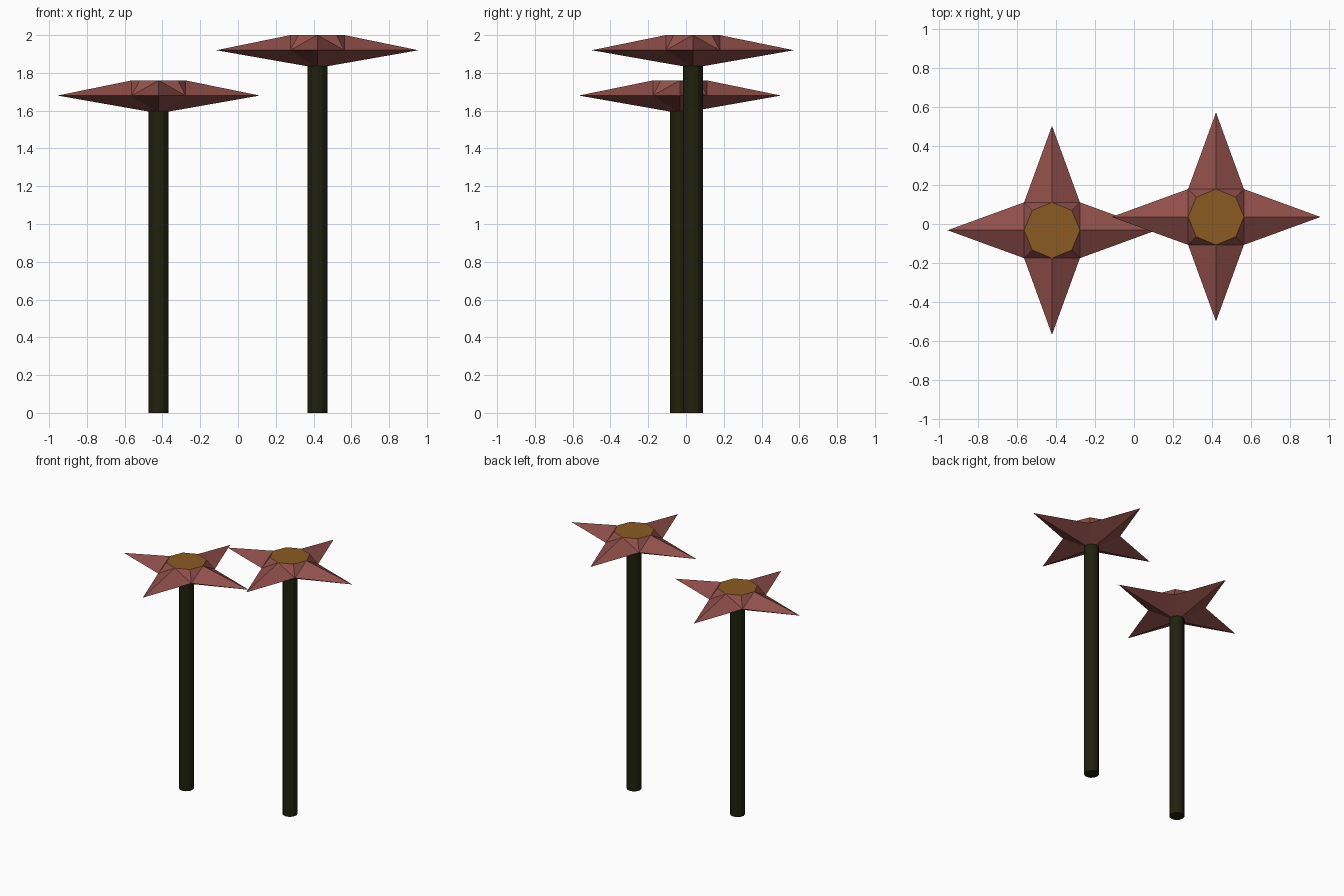
import bpy, bmesh, math

if "Cube" in bpy.data.objects:
    bpy.data.objects.remove(bpy.data.objects["Cube"])


def material(name, rgb):
    m = bpy.data.materials.new(name)
    m.diffuse_color = (*rgb, 1)
    m.use_nodes = True
    m.node_tree.nodes["Principled BSDF"].inputs["Base Color"].default_value = m.diffuse_color
    return m


PETAL = material("dusty red", (0.28, 0.078, 0.068))
GOLD = material("golden brown", (0.26, 0.105, 0.016))
STEM = material("dark olive", (0.014, 0.015, 0.004))


def polar(radius, step, z):
    a = step * math.pi / 4
    return (radius * math.cos(a), radius * math.sin(a), z)


def make_head(name, x, y, z):
    """Four-pointed faceted star with a flat octagonal centre."""
    bm = bmesh.new()
    # Rim alternates petal tips and notches
    rim = [bm.verts.new(polar(0.535 if i % 2 == 0 else 0.202, i, 0)) for i in range(8)]
    disc = [bm.verts.new(polar(0.143, i, 0.08)) for i in range(8)]
    apex = bm.verts.new((0, 0, -0.094))
    for i in range(8):
        j = (i + 1) % 8
        notch = rim[i] if i % 2 else rim[j]
        cardinal = disc[j] if i % 2 else disc[i]
        tri = (rim[i], rim[j], cardinal)      # petal slope
        bm.faces.new(tri)
        bm.faces.new((notch, disc[j], disc[i]))  # corner facet
        bm.faces.new((rim[j], rim[i], apex))  # underside
    bm.faces.new(disc).material_index = 1
    bmesh.ops.recalc_face_normals(bm, faces=bm.faces)
    me = bpy.data.meshes.new(name)
    bm.to_mesh(me)
    bm.free()
    me.materials.append(PETAL)
    me.materials.append(GOLD)
    ob = bpy.data.objects.new(name, me)
    ob.location = (x, y, z)
    bpy.context.collection.objects.link(ob)


def make_stem(name, x, y, height):
    bpy.ops.mesh.primitive_cylinder_add(vertices=12, radius=0.053, depth=height,
                                        location=(x, y, height / 2))
    ob = bpy.context.object
    ob.name = name
    ob.data.materials.append(STEM)


# Short flower on the left, tall flower on the right
for side, x, y, z in (("left", -0.42, -0.032, 1.68), ("right", 0.42, 0.036, 1.92)):
    make_head(side + "_flower_head", x, y, z)
    make_stem(side + "_stem", x, y, z - 0.083)
